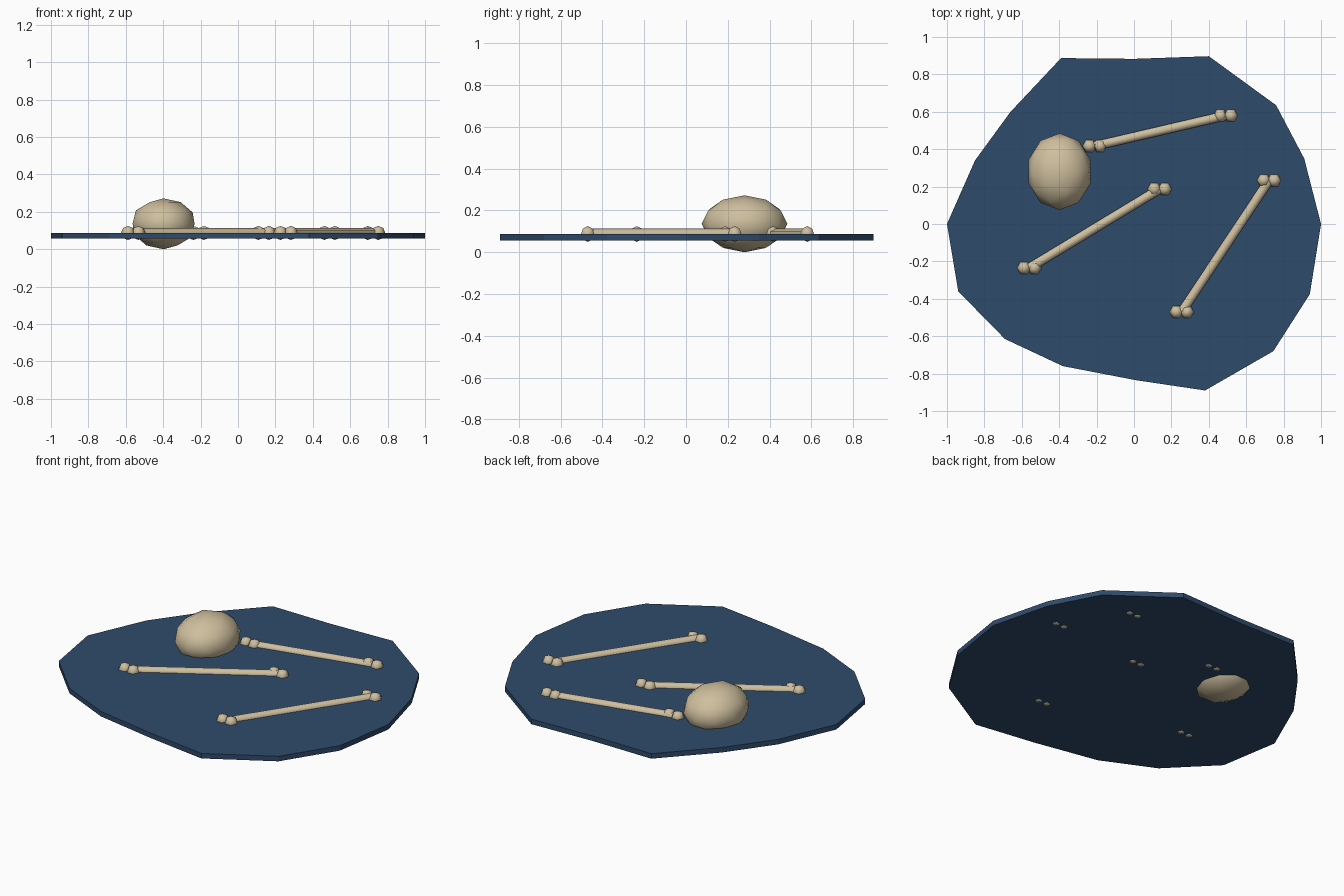
import bpy, bmesh
from math import radians
from mathutils import Vector, Matrix

if "Cube" in bpy.data.objects:
    bpy.data.objects.remove(bpy.data.objects["Cube"])


def material(name, rgb):
    m = bpy.data.materials.new(name)
    m.diffuse_color = (*rgb, 1)
    m.use_nodes = True
    m.node_tree.nodes["Principled BSDF"].inputs["Base Color"].default_value = m.diffuse_color
    return m


WATER = material("dark_blue", (0.028, 0.069, 0.147))
BONE = material("bone", (0.62, 0.52, 0.34))


def finish(name, bm, mat, smooth):
    bmesh.ops.recalc_face_normals(bm, faces=bm.faces)
    me = bpy.data.meshes.new(name)
    bm.to_mesh(me)
    bm.free()
    for p in me.polygons:
        p.use_smooth = smooth and len(p.vertices) < 6
    me.materials.append(mat)
    ob = bpy.data.objects.new(name, me)
    bpy.context.collection.objects.link(ob)


# irregular sixteen-sided slab
outline = [(1, 0), (.91, .35), (.76, .635), (.40, .897), (0, .883), (-.39, .887),
           (-.66, .60), (-.85, .34), (-1, 0), (-.94, -.36), (-.69, -.615),
           (-.38, -.76), (.01, -.835), (.38, -.89), (.745, -.68), (.94, -.375)]
bm = bmesh.new()
face = bm.faces.new([bm.verts.new((x, y, 0.057)) for x, y in outline])
top = bmesh.ops.extrude_face_region(bm, geom=[face])["geom"]
bmesh.ops.translate(bm, vec=(0, 0, 0.03),
                    verts=[v for v in top if isinstance(v, bmesh.types.BMVert)])
if not face.is_valid or len(bm.faces) < 18:
    bm.faces.new([v for v in bm.verts if abs(v.co.z - 0.057) < 1e-5])
finish("slab", bm, WATER, False)

# skull lump sunk through the slab
bm = bmesh.new()
bmesh.ops.create_icosphere(bm, subdivisions=2, radius=1,
                           matrix=Matrix.Translation((-.398, .28, .136))
                           @ Matrix.Diagonal((.174, .205, .136, 1)))
finish("skull", bm, BONE, True)


# long bones: six-sided shaft with a pair of knobs at each end
def long_bone(i, a, b):
    a, b = Vector((*a, .085)), Vector((*b, .085))
    turn = (b - a).to_track_quat('Z', 'Y').to_matrix().to_4x4()
    bm = bmesh.new()
    bmesh.ops.create_cone(bm, cap_ends=True, segments=6, radius1=.028, radius2=.028,
                          depth=(b - a).length,
                          matrix=Matrix.Translation((a + b) / 2) @ turn)
    finish(f"bone_shaft_{i}", bm, BONE, True)
    for e, end in enumerate((a, b)):
        for s in (-1, 1):
            bm = bmesh.new()
            bmesh.ops.create_uvsphere(
                bm, u_segments=6, v_segments=4, radius=.0375,
                matrix=Matrix.Translation(end + Vector((s * .028, 0, .002)))
                @ Matrix.Rotation(radians(90), 4, 'Z'))
            finish(f"bone_knob_{i}_{e}_{'left' if s < 0 else 'right'}", bm, BONE, True)


long_bone(1, (-.56, -.235), (.137, .187))
long_bone(2, (-.21, .417), (.49, .58))
long_bone(3, (.255, -.47), (.722, .233))
